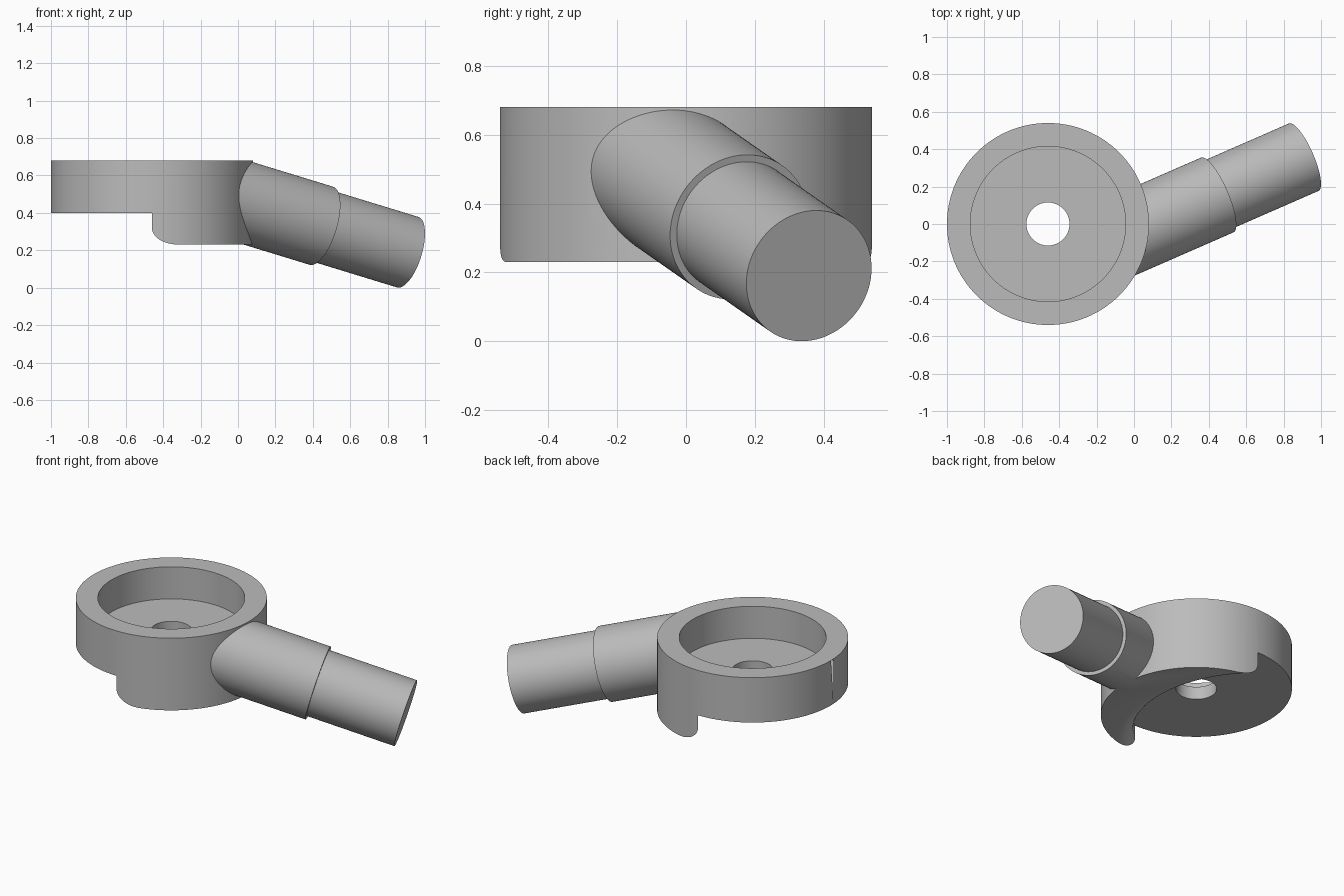
import bpy, bmesh, math
from mathutils import Vector

if "Cube" in bpy.data.objects:
    bpy.data.objects.remove(bpy.data.objects["Cube"])

CUP_X, CUP_R = -0.46, 0.54
TOP, FLOOR, UNDER, BOTTOM = 0.68, 0.48, 0.40, 0.23
SEGS = 128

grey = bpy.data.materials.new("plain grey")
grey.use_nodes = True
colour = (0.5, 0.5, 0.5, 1)
grey.diffuse_color = colour
grey.node_tree.nodes["Principled BSDF"].inputs["Base Color"].default_value = colour


def lathe(name, profile, origin, axis=(0, 0, 1)):
    """Closed solid turned from (radius, height) points about an axis."""
    bm = bmesh.new()
    rings = []
    for r, h in profile:
        rings.append([bm.verts.new((r * math.cos(a), r * math.sin(a), h))
                      for a in (2 * math.pi * i / SEGS for i in range(SEGS))])
    for low, high in zip(rings, rings[1:]):
        for i in range(SEGS):
            j = (i + 1) % SEGS
            bm.faces.new((low[i], low[j], high[j], high[i]))
    bm.faces.new(rings[0][::-1])
    bm.faces.new(rings[-1])
    bmesh.ops.recalc_face_normals(bm, faces=bm.faces)
    mesh = bpy.data.meshes.new(name)
    bm.to_mesh(mesh)
    bm.free()
    mesh.materials.append(grey)
    obj = bpy.data.objects.new(name, mesh)
    bpy.context.collection.objects.link(obj)
    obj.location = origin
    obj.rotation_euler = Vector(axis).to_track_quat("Z", "Y").to_euler()
    return obj


def combine(target, other, operation):
    mod = target.modifiers.new(operation.title(), "BOOLEAN")
    mod.operation = operation
    mod.solver = "EXACT"
    mod.object = other
    bpy.context.view_layer.objects.active = target
    bpy.ops.object.modifier_apply(modifier=mod.name)
    bpy.data.objects.remove(other)


# Round cup blank
cup = lathe("cup_with_handle", [(CUP_R, BOTTOM), (CUP_R, TOP)], (CUP_X, 0, 0))

# Stepped handle sloping down and back
direction = Vector((1, 0.437, -0.306)).normalized()
tip = Vector((0.907, 0.357, 0.19))
full, step = 1.2, 0.524
handle = lathe("handle", [(0.218, 0), (0.218, full - step),
                          (0.197, full - step), (0.197, full)],
               tip - direction * full, direction)
combine(cup, handle, "UNION")

# Trim the handle root level with the rim
combine(cup, lathe("rim_trim", [(0.9, TOP), (0.9, TOP + 0.5)], (CUP_X, 0, 0)), "DIFFERENCE")

# Recess and centre hole
combine(cup, lathe("recess", [(0.415, FLOOR), (0.415, 1)], (CUP_X, 0, 0)), "DIFFERENCE")

# Undercut leaving a crescent skirt with a rounded inner lower edge
shift, fillet = 0.46, 0.09
radius = math.hypot(shift, CUP_R)
profile = [(radius, UNDER)]
for i in range(13):
    a = math.pi / 2 * i / 12
    profile.append((radius + fillet * (1 - math.cos(a)),
                    BOTTOM + fillet * (1 - math.sin(a))))
profile.append((radius + fillet, BOTTOM - 0.1))
combine(cup, lathe("undercut", profile, (CUP_X - shift, 0, 0)), "DIFFERENCE")
combine(cup, lathe("centre_hole", [(0.115, 0.1), (0.115, 1)], (CUP_X, 0, 0)), "DIFFERENCE")

# Smooth round walls, crisp edges
bpy.ops.object.select_all(action="DESELECT")
cup.select_set(True)
bpy.context.view_layer.objects.active = cup
bpy.ops.object.shade_smooth_by_angle(angle=math.radians(30))
